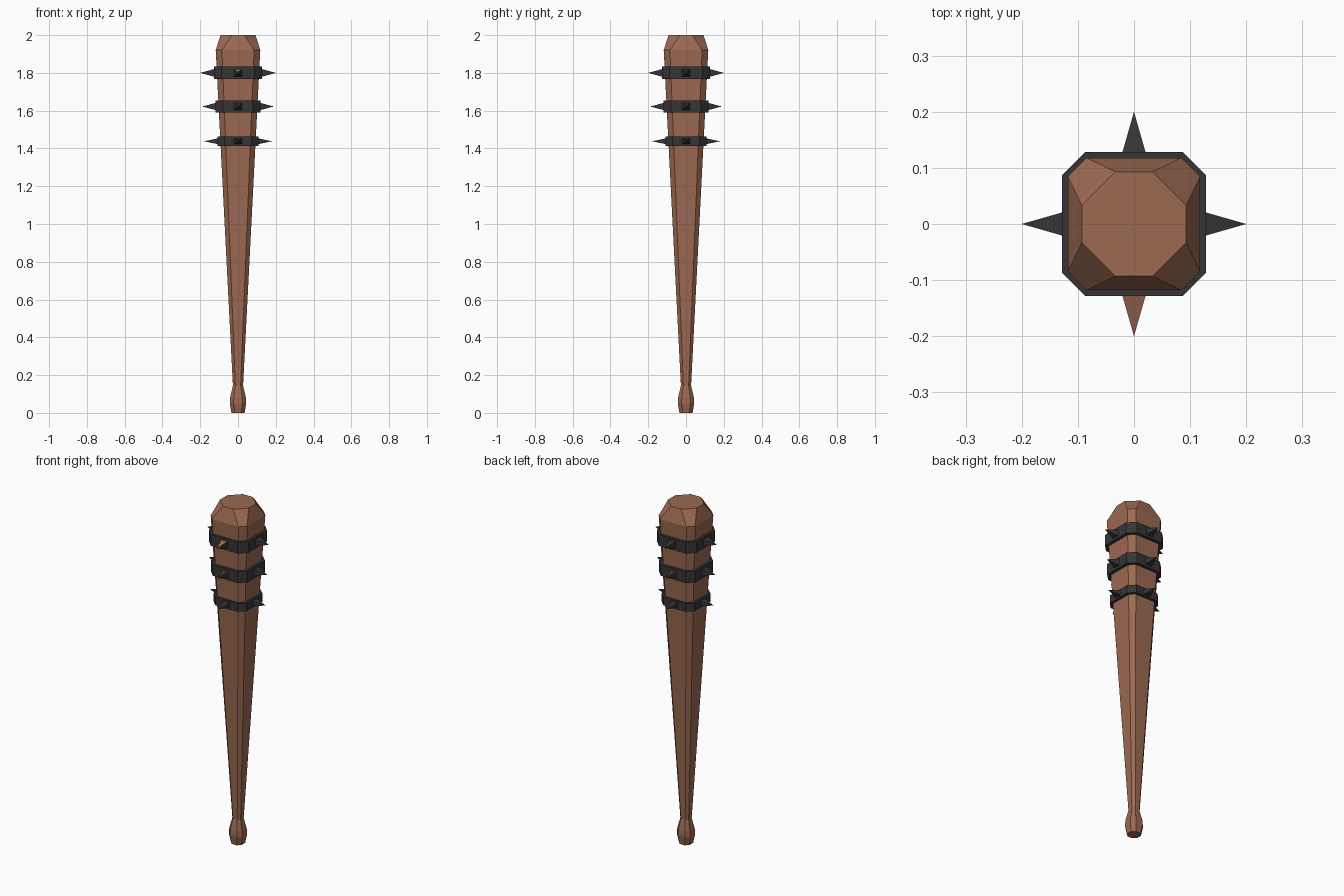
import bpy, bmesh, math
from mathutils import Matrix, Vector

if "Cube" in bpy.data.objects:
    bpy.data.objects.remove(bpy.data.objects["Cube"])


def material(name, rgb):
    m = bpy.data.materials.new(name)
    m.diffuse_color = (*rgb, 1)
    m.use_nodes = True
    m.node_tree.nodes["Principled BSDF"].inputs["Base Color"].default_value = m.diffuse_color
    return m


wood = material("brown wood", (0.33, 0.142, 0.083))
iron = material("dark iron", (0.036, 0.036, 0.037))


def finish(name, bm, mats):
    bmesh.ops.recalc_face_normals(bm, faces=bm.faces)
    me = bpy.data.meshes.new(name)
    bm.to_mesh(me)
    bm.free()
    for m in mats:
        me.materials.append(m)
    ob = bpy.data.objects.new(name, me)
    bpy.context.collection.objects.link(ob)
    return ob


def loft(name, sections, mat):
    """Stack of chamfered squares: (z, half width, half length of flat side)."""
    bm = bmesh.new()
    rings = []
    for z, h, f in sections:
        ring = []
        for k in range(4):
            rot = Matrix.Rotation(k * math.pi / 2, 3, 'Z')
            ring += [bm.verts.new(rot @ Vector((h, s * f, z))) for s in (-1, 1)]
        rings.append(ring)
    for a, b in zip(rings, rings[1:]):
        for i in range(8):
            j = (i + 1) % 8
            bm.faces.new((a[i], a[j], b[j], b[i]))
    bm.faces.new(rings[0][::-1])
    bm.faces.new(rings[-1])
    return finish(name, bm, [mat])


# Tapered wooden club with pommel and bevelled head
loft("club_body", [
    (0.0, 0.035, 0.016), (0.05, 0.043, 0.023), (0.085, 0.041, 0.022),
    (0.145, 0.027, 0.014), (1.92, 0.118, 0.085), (2.0, 0.093, 0.033)], wood)

# Iron bands, each with four pyramid spikes
bands = [("upper", 1.80, 0.033, 0.128, 0.087, 0.20, 0.021),
         ("middle", 1.622, 0.033, 0.119, 0.080, 0.19, 0.020),
         ("lower", 1.438, 0.024, 0.108, 0.072, 0.18, 0.016)]
for label, z, hz, half, flat, tip, s in bands:
    loft(label + "_band", [(z - hz, half, flat), (z + hz, half, flat)], iron)
    for k, side in enumerate(("right", "back", "left", "front")):
        bm = bmesh.new()
        rot = Matrix.Rotation(k * math.pi / 2, 3, 'Z')
        base = [bm.verts.new(rot @ Vector((half - 0.005, y * 0.022, z + h * s)))
                for y, h in ((-1, -1), (1, -1), (1, 1), (-1, 1))]
        point = bm.verts.new(rot @ Vector((tip, 0, z)))
        for i in range(4):
            bm.faces.new((base[i], base[(i + 1) % 4], point))
        bm.faces.new(base[::-1])
        bmesh.ops.recalc_face_normals(bm, faces=bm.faces)
        # The upper front spike has a brown top face
        if label == "upper" and side == "front":
            for f in bm.faces:
                f.material_index = int(f.normal.z > 0.5)
        finish(f"{label}_spike_{side}", bm, [iron, wood])
